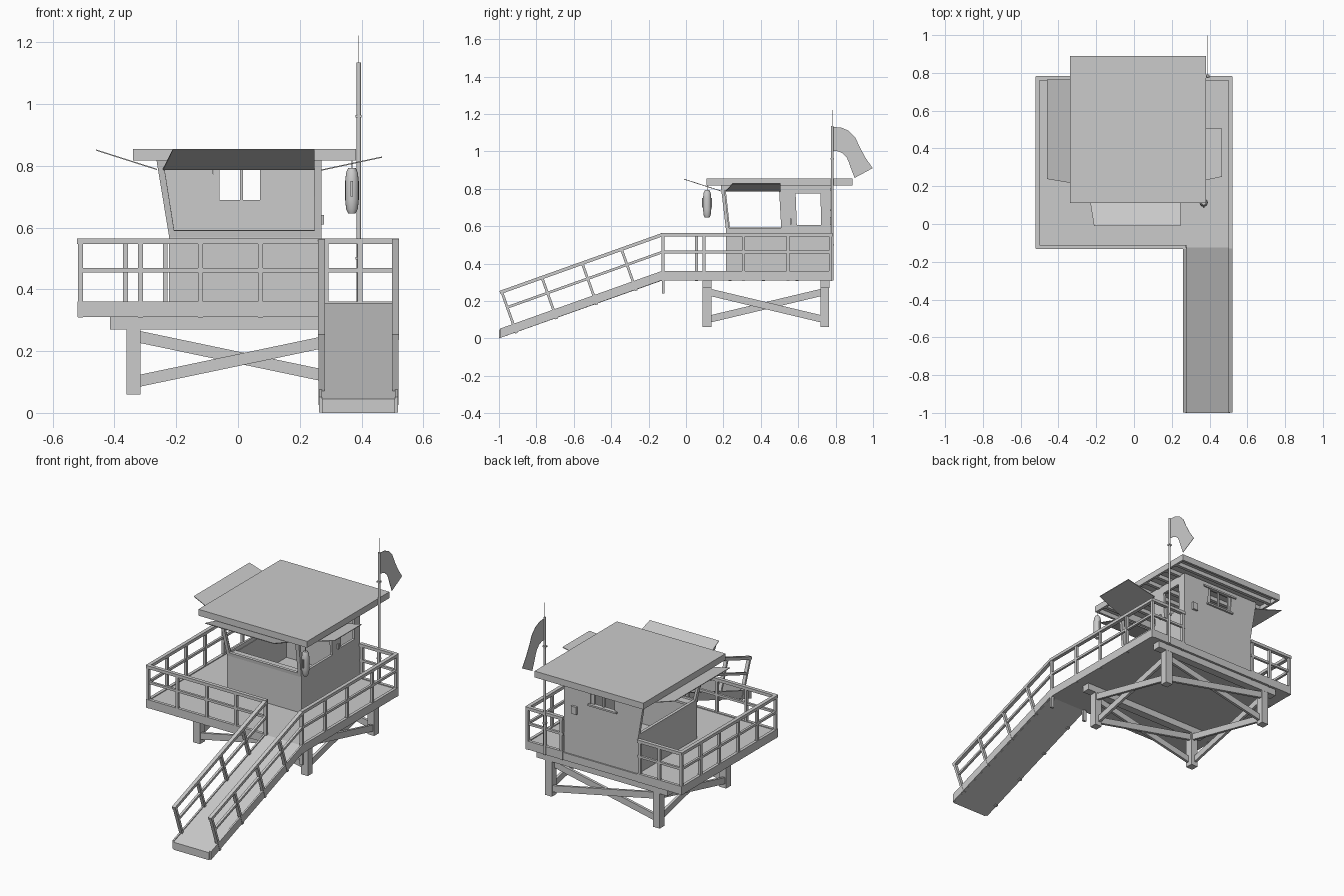
import bpy, bmesh, math
from mathutils import Vector as V

if "Cube" in bpy.data.objects:
    bpy.data.objects.remove(bpy.data.objects["Cube"])


def mesh(name, verts, faces, fix=True):
    me = bpy.data.meshes.new(name)
    me.from_pydata([tuple(v) for v in verts], [], faces)
    if fix:
        bm = bmesh.new()
        bm.from_mesh(me)
        bmesh.ops.recalc_face_normals(bm, faces=bm.faces)
        bm.to_mesh(me)
        bm.free()
    ob = bpy.data.objects.new(name, me)
    bpy.context.collection.objects.link(ob)
    return ob


def prism(name, pts, vec):
    """Polygon swept along a vector."""
    n = len(pts)
    a = [V(p) for p in pts]
    f = [list(range(n)), list(range(n, 2 * n))]
    f += [[i, (i + 1) % n, (i + 1) % n + n, i + n] for i in range(n)]
    return mesh(name, a + [p + V(vec) for p in a], f)


def box(name, x0, x1, y0, y1, z0, z1):
    return prism(name, [(x0, y0, z0), (x1, y0, z0), (x1, y1, z0), (x0, y1, z0)], (0, 0, z1 - z0))


def beam(name, p, q, w=.016, h=.016):
    """Rectangular timber from p to q; w is sideways, h is upward."""
    p, q = V(p), V(q)
    d = (q - p).normalized()
    s = V((1, 0, 0)) if abs(d.z) > .99 else d.cross(V((0, 0, 1))).normalized()
    u = s.cross(d)
    s, u = s * w / 2, u * h / 2
    return prism(name, [p - s - u, p + s - u, p + s + u, p - s + u], q - p)


def wall(name, a, b, c, d, us=(0, 1), vs=(0, 1), holes=(), t=.015):
    """Quad panel a-b-c-d with rectangular openings, thickened inward."""
    a, b, c, d = map(V, (a, b, c, d))
    verts = [a.lerp(b, u).lerp(d.lerp(c, u), v) for v in vs for u in us]
    n = len(us)
    faces = [[j * n + i, j * n + i + 1, (j + 1) * n + i + 1, (j + 1) * n + i]
             for j in range(len(vs) - 1) for i in range(n - 1) if (i, j) not in holes]
    ob = mesh(name, verts, faces, False)
    m = ob.modifiers.new("thickness", 'SOLIDIFY')
    m.thickness, m.offset = t, -1
    return ob


def cyl(name, r, x, y, z0, z1, seg=12):
    pts = [(x + r * math.cos(2 * math.pi * i / seg), y + r * math.sin(2 * math.pi * i / seg), z0)
           for i in range(seg)]
    return prism(name, pts, (0, 0, z1 - z0))


# Substructure: legs, beams and cross braces
LX, LY = (-.338, .378), (.112, .742)
for y in LY:
    box("support_beam", -.415, .455, y - .024, y + .024, .27, .31)
    for x in LX:
        box("leg", x - .023, x + .023, y - .023, y + .023, .06, .275)
    for z0, z1, o in ((.1, .25, -.008), (.25, .1, .008)):
        beam("cross_brace", (LX[0], y + o, z0), (LX[1], y + o, z1), .016, .038)
for x in LX:
    for z0, z1, o in ((.1, .25, -.008), (.25, .1, .008)):
        beam("cross_brace", (x + o, LY[0], z0), (x + o, LY[1], z1), .016, .038)

# Deck and ramp
box("deck", -.515, .515, -.125, .78, .31, .355)
prism("ramp", [(.272, -1, 0), (.272, -1, .045), (.272, -.125, .355), (.272, -.125, .31)], (.236, 0, 0))
for x in (.262, .508):
    prism("ramp_stringer", [(x, -.995, .002), (x, -.995, .052), (x, -.125, .362), (x, -.125, .312)], (.01, 0, 0))

# Deck railings
E, F, B = .51, -.122, .772


def railing(p, q, posts):
    p, q = V((*p, 0)), V((*q, 0))
    d = (q - p).normalized() * .008
    for z, w, h in ((.555, .022, .018), (.462, .014, .014)):
        beam("rail", p - d + V((0, 0, z)), q + d + V((0, 0, z)), w, h)
    for t in posts:
        c = p.lerp(q, t)
        beam("rail_post", c + V((0, 0, .308)), c + V((0, 0, .55)))
    beam("deck_fascia", p - d + V((0, 0, .335)), q + d + V((0, 0, .335)), .018, .05)


railing((-E, F), (.268, F), [0, .25, .5, .75, 1])
railing((E, F), (E, B), [0, .245, .48, .745, 1])
railing((-E, B), (-E, F), [0, .2, .4, .6, .8, 1])
railing((-E, B), (-.23, B), [0, .52, .98])
railing((.28, B), (E, B), [.02, .5, 1])

# Ramp railings, posts square to the slope
slope = V((0, .87, .31)).normalized()
up = V((0, -slope.z, slope.y))
for x in (.27, .51):
    top = V((x, -.125, .555))
    beam("ramp_rail", top, (x, -.995, .245), .022, .018)
    beam("ramp_middle_rail", (x, -.125, .462), (x, -.955, .166), .014, .014)
    for y in (-.985, -.77, -.555, -.345):
        p = V((x, y, .555 + (y + .125) * .3563))
        beam("ramp_post", p, p - up * .235, .02, .014)
    beam("ramp_head_post", (x, F, .24), (x, F, .55), .02, .014)

# Cabin walls: upright below, leaning outward above on the front and left
XL, XR, YF, YB = -.223, .27, .215, .772
XT, YT, Z0, Z1, Z2 = -.265, .185, .31, .57, .825
low = [(XL, YF), (XR, YF), (XR, YB), (XL, YB)]
high = [(XT, YT), (XR, YT), (XR, YB), (XT, YB)]
spec = [
    ("front", (0, .04, .955, 1), (0, .08, .87, 1), [(1, 1)]),
    ("right", (0, .03, .53, .68, .91, 1), (0, .08, .14, .8, .87, 1), [(1, 1), (1, 2), (1, 3), (3, 2)]),
    ("back", (0, .34, .665, 1), (0, .47, .87, 1), [(1, 1)]),
    ("left", (0, .03, .96, 1), (0, .08, .87, 1), [(1, 1)]),
]
for i, (side, us, vs, holes) in enumerate(spec):
    j = (i + 1) % 4
    wall(side + "_lower_wall", (*low[i], Z0), (*low[j], Z0), (*low[j], Z1), (*low[i], Z1))
    wall(side + "_upper_wall", (*low[i], Z1), (*low[j], Z1), (*high[j], Z2), (*high[i], Z2), us, vs, holes)

# Back window sashes and mullion, wall box, door trim
box("window_mullion", .006, .016, .756, .768, .685, .795)
box("window_sash_left", -.08, -.06, .756, .766, .685, .795)
box("window_sash_right", .072, .1, .756, .766, .685, .795)
box("back_window_sill", -.085, .105, .768, .784, .68, .69)
box("back_window_header", -.11, .13, .768, .78, .79, .8)
box("wall_box", .18, .215, .77, .785, .605, .65)
box("door_handle", .27, .279, .555, .565, .61, .64)
box("window_counter", XL + .01, XR - .01, YF + .01, YF + .06, .57, .582)

# Propped awning shutters
aw = [
    ("front_awning", [(-.243, .187, .79), (.247, .187, .79), (.247, -.01, .853), (-.212, -.01, .853)]),
    ("left_awning", [(-.262, .205, .79), (-.262, .765, .79), (-.46, .765, .853), (-.46, .238, .853)]),
    ("right_awning", [(.27, .21, .788), (.27, .505, .788), (.466, .505, .83), (.466, .25, .83)]),
]
for name, pts in aw:
    prism(name, pts, (0, 0, -.004))

# Roof: thin sheet, fascia rim and rafters
RX0, RX1, RY0, RY1 = -.34, .382, .11, .89
box("roof_sheet", RX0, RX1, RY0, RY1, .843, .855)
for y in (RY0, RY1 - .014):
    box("roof_fascia", RX0, RX1, y, y + .014, .817, .85)
for x in (RX0, RX1 - .014):
    box("roof_fascia", x, x + .014, RY0 + .01, RY1 - .01, .817, .85)
for k in range(8):
    y = .185 + k * .09
    box("rafter", RX0 + .01, RX1 - .01, y - .01, y + .01, .819, .845)

# Flagpole and flag
PX, PY = .391, .782
cyl("flagpole", .007, PX, PY, .31, 1.135)
cyl("pole_tip", .0012, PX, PY, 1.13, 1.222, 6)
for z in (.5, .96):
    box("pole_cleat", PX - .011, PX + .009, PY - .009, PY + .009, z - .004, z + .004)
top = [(.789, 1.13), (.83, 1.127), (.87, 1.11), (.905, 1.075), (.93, 1.02), (.96, .965), (.998, .91)]
bot = [(.789, 1.003), (.813, 1.0), (.837, .99), (.858, .97), (.873, .935), (.885, .9), (.902, .858)]
n = len(top)
fv = [(PX, y, z) for y, z in top + bot]
flag = mesh("flag", fv, [[i, i + 1, n + i + 1, n + i] for i in range(n - 1)])
flag.modifiers.new("thickness", 'SOLIDIFY').thickness = .002

# Hanging rescue float: lathed capsule with side grips
prof = [(.0, .642), (.012, .646), (.019, .66), (.022, .69), (.022, .75), (.019, .778), (.012, .793), (0, .797)]
seg, BX, BY = 16, .369, .113
bv = [(BX + r * math.cos(2 * math.pi * i / seg), BY + r * math.sin(2 * math.pi * i / seg), z)
      for r, z in prof[1:-1] for i in range(seg)]
bf = [[k * seg + i, k * seg + (i + 1) % seg, (k + 1) * seg + (i + 1) % seg, (k + 1) * seg + i]
      for k in range(len(prof) - 3) for i in range(seg)]
bf += [list(range(seg)), list(range((len(prof) - 3) * seg, (len(prof) - 2) * seg))]
buoy = mesh("rescue_float", bv, bf)
bpy.context.view_layer.objects.active = buoy
buoy.select_set(True)
bpy.ops.object.shade_smooth_by_angle(angle=math.radians(40))
for s in (-1, 1):
    box("float_grip", BX - .004, BX + .004, BY + s * .024 - .003, BY + s * .024 + .003, .7, .75)
cyl("float_cord", .002, BX, BY, .79, .82, 6)
